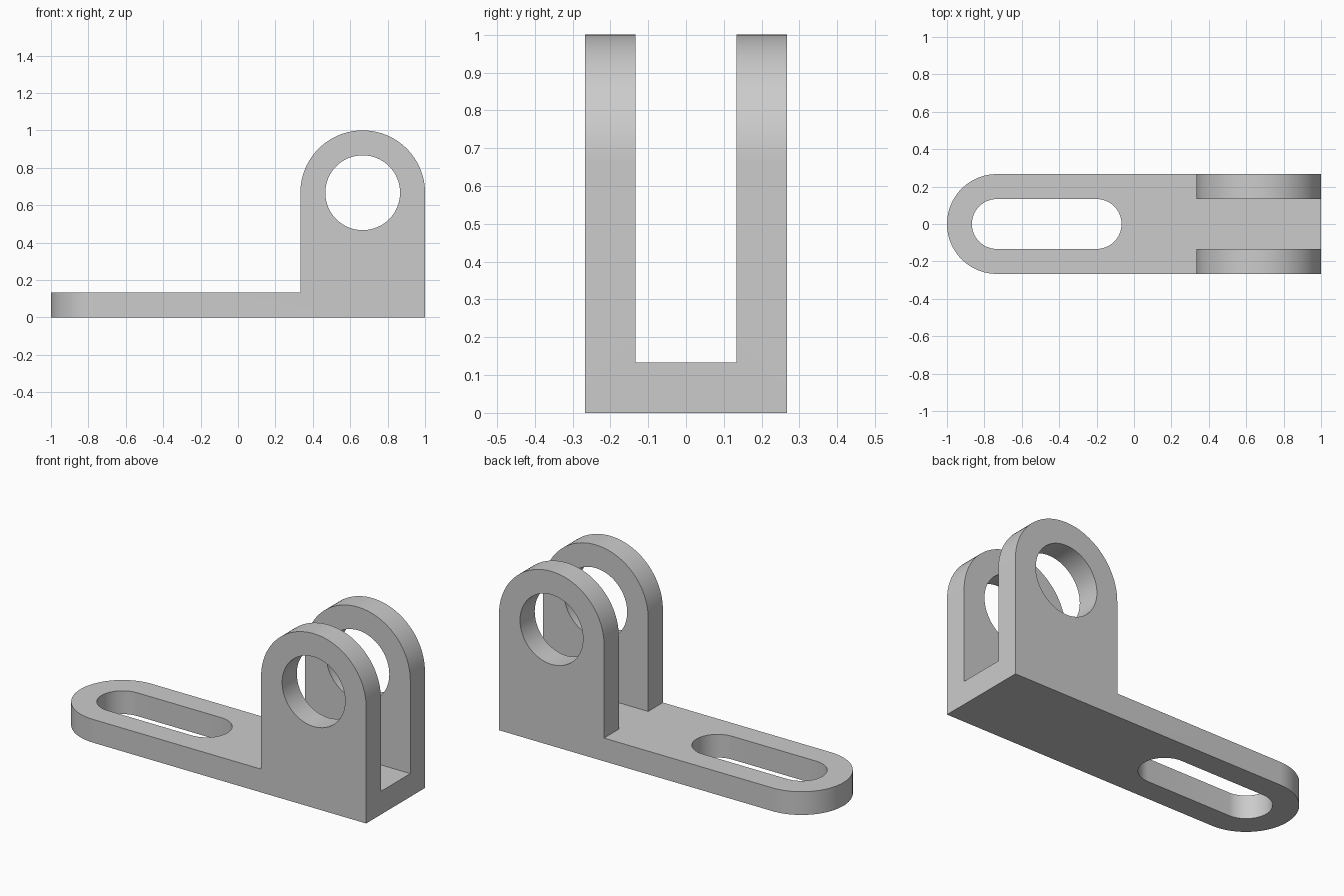
import bpy, bmesh
from math import pi, cos, sin
from mathutils import Vector

if "Cube" in bpy.data.objects:
    bpy.data.objects.remove(bpy.data.objects["Cube"], do_unlink=True)

U = 1 / 15            # design unit
T = 2 * U             # wall and floor thickness
HALF = 4 * U          # half width of the bracket
EYE = 10 * U          # x and z of the lug hole centre

grey = bpy.data.materials.new("plain_grey")
grey.use_nodes = True
colour = (0.6, 0.6, 0.6, 1)
grey.diffuse_color = colour
grey.node_tree.nodes["Principled BSDF"].inputs["Base Color"].default_value = colour


def arc(cx, cy, r, start, end, n):
    steps = [start + (end - start) * i / n for i in range(n + 1)]
    return [(cx + r * cos(a), cy + r * sin(a)) for a in steps]


def prism(name, loops, place, sweep):
    """Fill the outline (first loop) with its holes and sweep it into a solid."""
    bm = bmesh.new()
    edges = []
    for loop in loops:
        vs = [bm.verts.new(place(*p)) for p in loop]
        edges += [bm.edges.new((a, b)) for a, b in zip(vs, vs[1:] + vs[:1])]
    bmesh.ops.triangle_fill(bm, edges=edges, use_beauty=True)
    res = bmesh.ops.extrude_face_region(bm, geom=bm.faces[:], use_keep_orig=True)
    moved = [g for g in res["geom"] if isinstance(g, bmesh.types.BMVert)]
    bmesh.ops.translate(bm, verts=moved, vec=Vector(sweep))
    bmesh.ops.recalc_face_normals(bm, faces=bm.faces[:])
    mesh = bpy.data.meshes.new(name)
    bm.to_mesh(mesh)
    bm.free()
    mesh.materials.append(grey)
    ob = bpy.data.objects.new(name, mesh)
    bpy.context.collection.objects.link(ob)
    return ob


def combine(body, tool, operation):
    tool.hide_render = True
    mod = body.modifiers.new(tool.name, "BOOLEAN")
    mod.operation, mod.solver, mod.object = operation, "EXACT", tool
    bpy.context.view_layer.objects.active = body
    bpy.ops.object.modifier_apply(modifier=mod.name)
    bpy.data.objects.remove(tool, do_unlink=True)


# Side profile: flat foot, round-topped lug and its hole, swept across the width
side = [(-1.2, 0), (1, 0)] + arc(EYE, EYE, 5 * U, 0, pi, 48) + [(5 * U, T), (-1.2, T)]
eye_hole = arc(EYE, EYE, 3 * U, 0, 2 * pi, 64)[:-1]
body = prism("clevis_bracket", [side, eye_hole], lambda x, z: (x, -0.4, z), (0, 0.8, 0))

# Plan outline: rounded foot end and the long slot
plan = [(1.2, -HALF), (1.2, HALF)] + arc(-1 + HALF, 0, HALF, pi / 2, 3 * pi / 2, 48)
slot = arc(-11 * U, 0, T, pi / 2, 3 * pi / 2, 32) + arc(-3 * U, 0, T, -pi / 2, pi / 2, 32)
combine(body, prism("plan_outline", [plan, slot], lambda x, y: (x, y, -0.2), (0, 0, 1.5)),
        "INTERSECT")

# Channel that splits the lug into two ears
channel = [(-T, T), (T, T), (T, 1.2), (-T, 1.2)]
combine(body, prism("channel", [channel], lambda y, z: (0.2, y, z), (1, 0, 0)), "DIFFERENCE")

# Smooth the curved walls, keep the sharp edges
bpy.ops.object.select_all(action="DESELECT")
body.select_set(True)
bpy.context.view_layer.objects.active = body
bpy.ops.object.shade_smooth_by_angle(angle=pi / 6)
